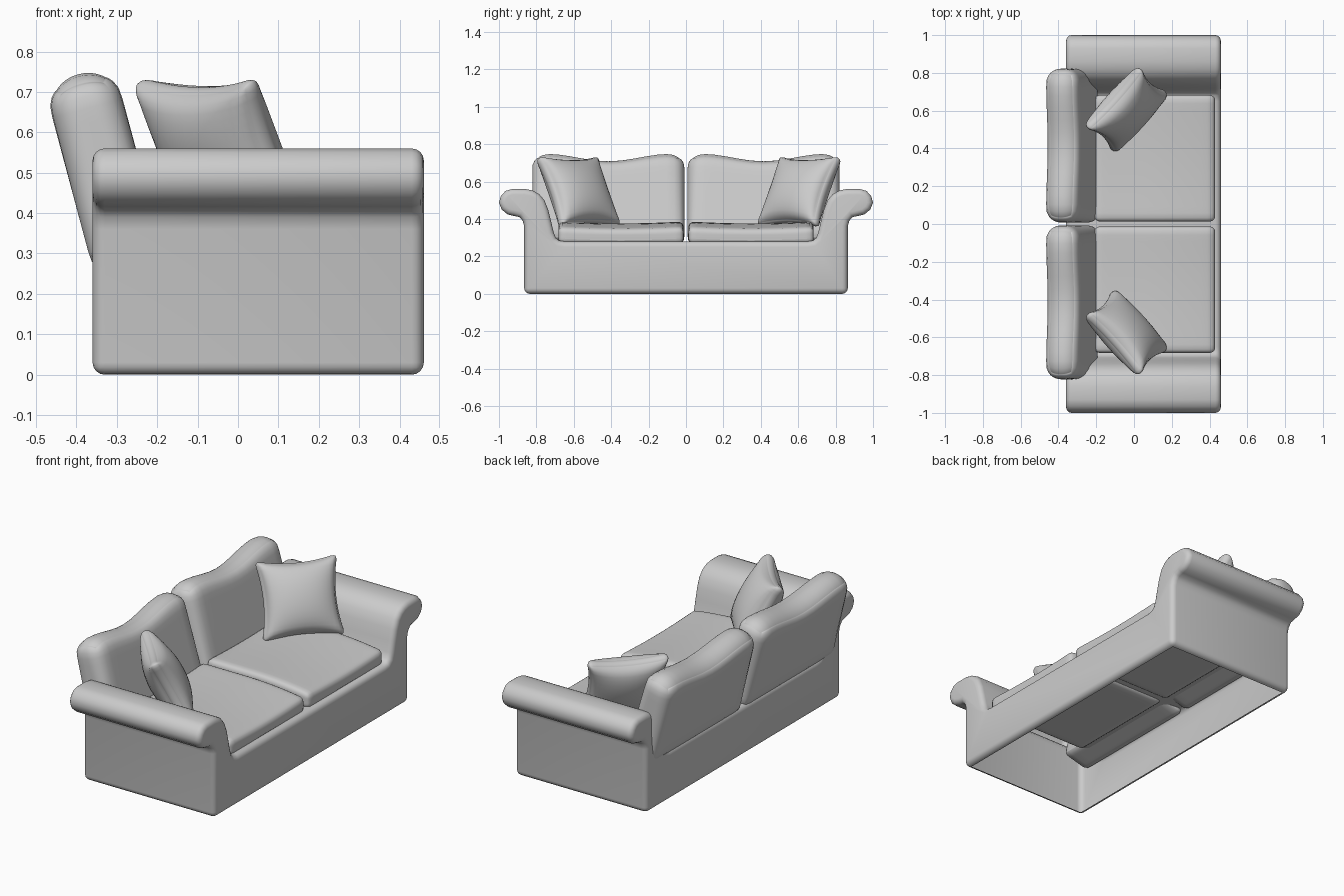
import bpy, bmesh, math
from mathutils import Matrix, Vector

if "Cube" in bpy.data.objects:
    bpy.data.objects.remove(bpy.data.objects["Cube"])


def finish(name, bm, angle=50):
    bmesh.ops.recalc_face_normals(bm, faces=bm.faces)
    me = bpy.data.meshes.new(name)
    bm.to_mesh(me)
    bm.free()
    ob = bpy.data.objects.new(name, me)
    bpy.context.collection.objects.link(ob)
    bpy.ops.object.select_all(action='DESELECT')
    ob.select_set(True)
    bpy.context.view_layer.objects.active = ob
    bpy.ops.object.shade_smooth_by_angle(angle=math.radians(angle))
    return ob


def cushion(name, half, r_top, r_bottom, deform, matrix, side, shift=0.0):
    """Rounded box, reshaped by deform(), placed by matrix, mirrored in y by side."""
    bm = bmesh.new()
    bmesh.ops.create_cube(bm, size=2)
    bmesh.ops.subdivide_edges(bm, edges=bm.edges[:], cuts=17, use_grid_fill=True)
    for v in bm.verts:
        r = r_bottom + (r_top - r_bottom) * (v.co.z + 1) / 2
        q = Vector([h * math.sin(t * math.pi / 2) for h, t in zip(half, v.co)])
        inner = Vector([max(r - h, min(h - r, c)) for h, c in zip(half, q)])
        p = matrix @ deform(inner + (q - inner).normalized() * r)
        v.co = (p.x, p.y * side + shift, p.z)
    finish(name, bm, 80)


# Sofa body: rolled-arm profile (y, z) run along x, open underneath
half_profile = [(0.865, 0), (0.865, 0.36), (0.873, 0.39), (0.89, 0.41), (0.92, 0.416),
                (0.955, 0.425), (0.985, 0.45), (1.0, 0.487), (0.99, 0.522), (0.965, 0.55),
                (0.93, 0.56), (0.86, 0.56), (0.82, 0.552), (0.785, 0.533), (0.757, 0.50),
                (0.737, 0.45), (0.722, 0.39), (0.708, 0.33), (0.697, 0.30), (0.68, 0.285),
                (0.65, 0.28)]
profile = half_profile + [(-y, z) for y, z in reversed(half_profile)]
bm = bmesh.new()
face = bm.faces.new([bm.verts.new((-0.36, y, z)) for y, z in profile])
ext = bmesh.ops.extrude_face_region(bm, geom=[face], use_keep_orig=True)
bmesh.ops.translate(bm, vec=(0.82, 0, 0),
                    verts=[g for g in ext['geom'] if isinstance(g, bmesh.types.BMVert)])
bmesh.ops.recalc_face_normals(bm, faces=bm.faces)
rim = [e for e in bm.edges if e.calc_face_angle(0) > math.radians(60)]
bmesh.ops.bevel(bm, geom=rim, offset=0.03, segments=4, profile=0.5,
                affect='EDGES', clamp_overlap=False)
under = [f for f in bm.faces if all(v.co.z < 0.001 for v in f.verts)]
bmesh.ops.delete(bm, geom=under, context='FACES')
finish("sofa_body", bm)


# Seat cushion: top falls towards the front, slightly raised at the sides
def seat_shape(p):
    if p.z > 0:
        fall = max(0, (p.x + 0.05) / 0.37) ** 2
        p.z -= 0.03 * fall + 0.01 * math.cos(p.y / 0.34 * math.pi / 2)
    return p


# Back cushion: top edge dips in the middle
def back_shape(p):
    if abs(p.y) < 0.33 and p.z > 0:
        p.z -= 0.021 * (1 + math.cos(math.pi * p.y / 0.33)) * p.z / 0.25
    return p


# Throw pillow: fat middle, pinched edges, pointed corners
def pillow_shape(p):
    u, v = min(1, abs(p.x) / 0.205), min(1, abs(p.y) / 0.2)
    a, b = 1 - u * u, 1 - v * v
    return Vector((p.x * (1 - 0.12 * b * u), p.y * (1 - 0.12 * a * v),
                   p.z * (1 + 2.3 * (a * b) ** 0.6)))


seat_at = Matrix.Translation((0.11, 0.348, 0.326))
tilt = math.radians(15)
back_up = Vector((-math.sin(tilt), 0, math.cos(tilt)))
back_at = (Matrix.Translation(Vector((-0.372, 0.415, 0.657)) - back_up * 0.155)
           @ Matrix.Rotation(-tilt, 4, 'Y'))

lean = math.radians(27)
edge = Vector((0.67, 0.74, 0)).normalized()
up = Vector((-edge.y, edge.x, 0)) * math.sin(lean) + Vector((0, 0, math.cos(lean)))
pillow_at = (Matrix.Translation((-0.04, 0.605, 0.545))
             @ Matrix((edge, up, edge.cross(up))).transposed().to_4x4())

for label, s in (("left", 1), ("right", -1)):
    cushion("seat_cushion_" + label, (0.32, 0.335, 0.06), 0.03, 0.03, seat_shape, seat_at, s)
    cushion("back_cushion_" + label, (0.09, 0.407, 0.245), 0.088, 0.04, back_shape, back_at, s)
    cushion("throw_pillow_" + label, (0.215, 0.207, 0.03), 0.029, 0.029, pillow_shape,
            pillow_at, s, 0.0 if s > 0 else 0.03)
